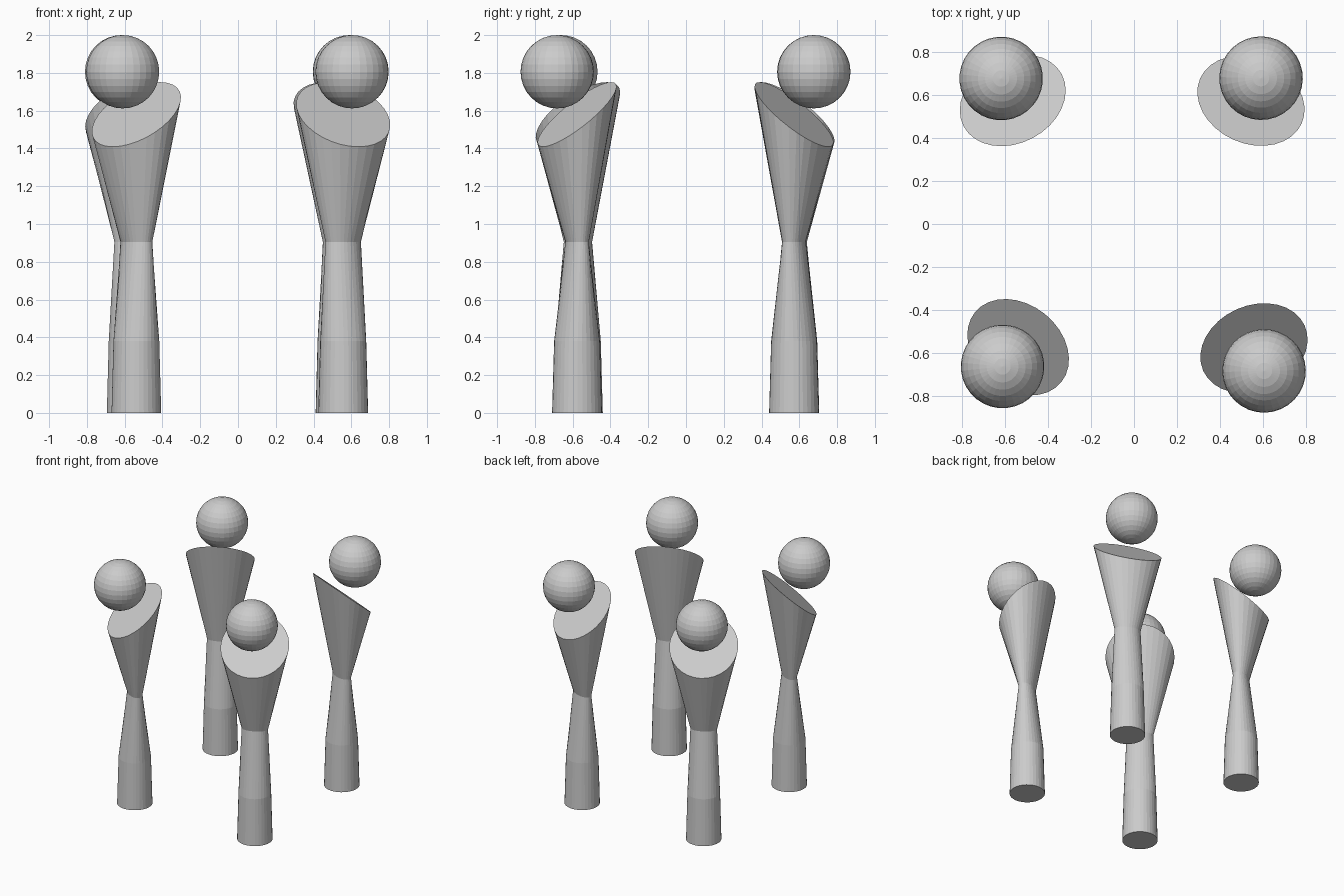
import bpy, bmesh
from math import cos, sin, pi, radians
from mathutils import Matrix

if "Cube" in bpy.data.objects:
    bpy.data.objects.remove(bpy.data.objects["Cube"])

SIDES = 32
# height, half depth (facing direction), half width, rise towards the inner edge
SECTIONS = [
    (0.00, 0.132, 0.132, 0.0),
    (0.38, 0.121, 0.122, 0.0),
    (0.905, 0.052, 0.100, 0.0),
    (1.58, 0.198, 0.258, 0.171),
]
# name, base centre, facing angle
FIGURES = [
    ("front_right", 0.557, -0.577, -66),
    ("back_right", 0.543, 0.572, 66),
    ("back_left", -0.563, 0.574, 118),
    ("front_left", -0.538, -0.572, 231),
]


def add_object(name, bm, matrix):
    bmesh.ops.recalc_face_normals(bm, faces=bm.faces)
    mesh = bpy.data.meshes.new(name)
    bm.to_mesh(mesh)
    bm.free()
    obj = bpy.data.objects.new(name, mesh)
    obj.matrix_world = matrix
    bpy.context.collection.objects.link(obj)


def add_body(name, matrix):
    # Lofted body: round foot, pinched waist, slanted round top
    bm = bmesh.new()
    rings = []
    for z, depth, width, rise in SECTIONS:
        angles = [2 * pi * i / SIDES for i in range(SIDES)]
        rings.append([bm.verts.new((depth * cos(a), width * sin(a), z - rise * cos(a)))
                      for a in angles])
    for low, high in zip(rings, rings[1:]):
        for i in range(SIDES):
            j = (i + 1) % SIDES
            bm.faces.new((low[i], low[j], high[j], high[i]))
    bm.faces.new(rings[0])
    bm.faces.new(rings[-1])
    add_object(name, bm, matrix)


def add_head(name, matrix):
    # Ball floating over the low outer edge of the slanted top
    bm = bmesh.new()
    bmesh.ops.create_uvsphere(bm, u_segments=32, v_segments=16, radius=0.194)
    add_object(name, bm, matrix @ Matrix.Translation((0.115, 0, 1.806)))


for label, x, y, angle in FIGURES:
    place = Matrix.Translation((x, y, 0)) @ Matrix.Rotation(radians(angle), 4, 'Z')
    add_body("body_" + label, place)
    add_head("head_" + label, place)
